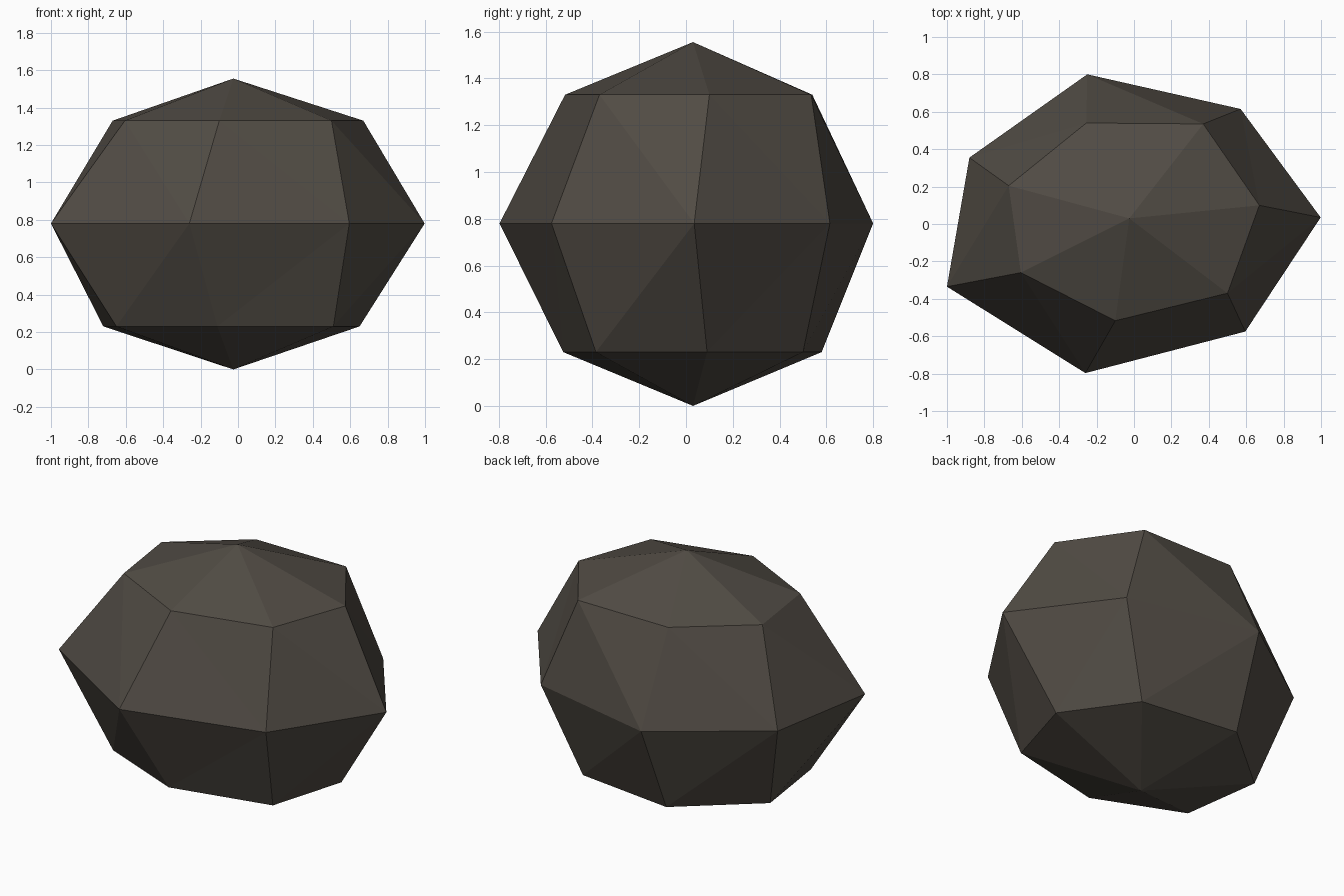
import bpy, bmesh

if "Cube" in bpy.data.objects:
    bpy.data.objects.remove(bpy.data.objects["Cube"])

# Rings of a rough seven-sided boulder (counter-clockwise from +x)
LOWER = [(.65, .09), (.36, .50), (-.27, .58), (-.72, .20),
         (-.65, -.30), (-.11, -.525), (.51, -.385)]
MIDDLE = [(.998, .035), (.57, .615), (-.25, .80), (-.88, .355),
          (-1.0, -.335), (-.26, -.797), (.595, -.575)]
UPPER = [(.67, .10), (.37, .535), (-.255, .54), (-.67, .205),
         (-.605, -.26), (-.10, -.517), (.50, -.37)]

bm = bmesh.new()


def ring(points, z):
    return [bm.verts.new((x, y, z)) for x, y in points]


lower, middle, upper = ring(LOWER, .23), ring(MIDDLE, .78), ring(UPPER, 1.33)
bottom = bm.verts.new((-.025, .03, 0))
top = bm.verts.new((-.025, .03, 1.555))

# Facets: two triangles per side panel, plus the end caps
for i in range(7):
    j = (i + 1) % 7
    bm.faces.new((bottom, lower[j], lower[i]))
    bm.faces.new((top, upper[i], upper[j]))
    bm.faces.new((lower[i], middle[j], middle[i]))
    bm.faces.new((lower[i], lower[j], middle[j]))
    bm.faces.new((middle[i], middle[j], upper[i]))
    bm.faces.new((middle[j], upper[j], upper[i]))
bmesh.ops.recalc_face_normals(bm, faces=bm.faces)

mesh = bpy.data.meshes.new("boulder")
bm.to_mesh(mesh)
bm.free()

# Single dark stone colour
stone = bpy.data.materials.new("dark_stone")
stone.diffuse_color = (0.082, 0.071, 0.058, 1)
stone.use_nodes = True
stone.node_tree.nodes["Principled BSDF"].inputs["Base Color"].default_value = stone.diffuse_color
mesh.materials.append(stone)

boulder = bpy.data.objects.new("boulder", mesh)
bpy.context.collection.objects.link(boulder)
